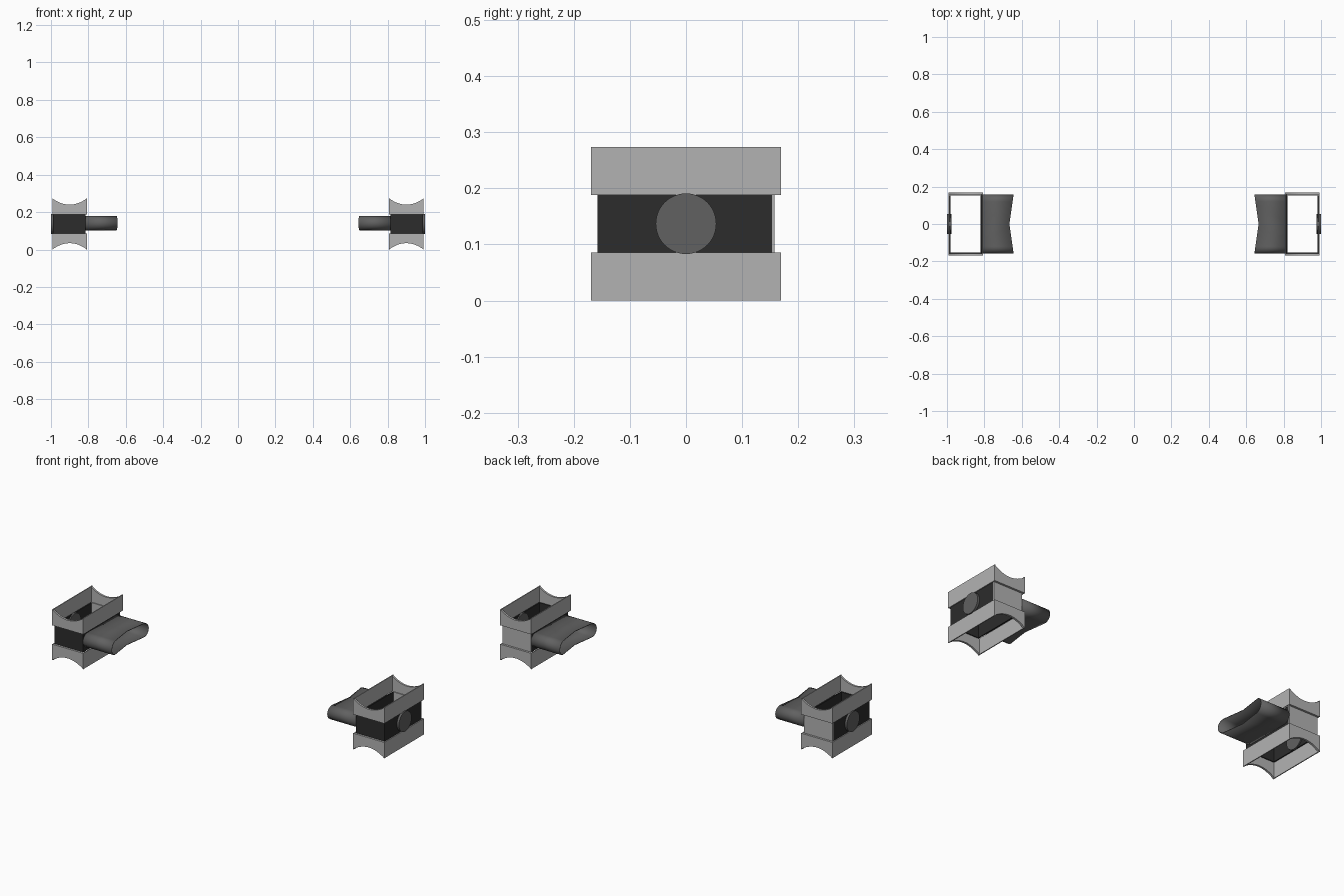
import bpy, bmesh, math

if "Cube" in bpy.data.objects:
    bpy.data.objects.remove(bpy.data.objects["Cube"])

ZC = 0.137          # mid height of each unit
XA, XB = 0.807, 0.993


def material(name, v):
    m = bpy.data.materials.new(name)
    m.diffuse_color = (v, v, v, 1)
    m.use_nodes = True
    m.node_tree.nodes["Principled BSDF"].inputs["Base Color"].default_value = m.diffuse_color
    return m


LIGHT = material("light_grey", 0.45)
MID = material("mid_grey", 0.12)
DARK = material("dark_grey", 0.025)


def finish(bm, name, mat, side, smooth=False):
    for v in bm.verts:
        v.co.x *= side
    bmesh.ops.recalc_face_normals(bm, faces=bm.faces)
    me = bpy.data.meshes.new(name)
    bm.to_mesh(me)
    bm.free()
    me.materials.append(mat)
    ob = bpy.data.objects.new(name, me)
    bpy.context.collection.objects.link(ob)
    if smooth:
        bpy.ops.object.select_all(action='DESELECT')
        ob.select_set(True)
        bpy.context.view_layer.objects.active = ob
        bpy.ops.object.shade_smooth_by_angle(angle=math.radians(35))
    return ob


def add_box(bm, x, y, z):
    r = bmesh.ops.create_cube(bm, size=1)
    for v in r["verts"]:
        v.co = [a[0] if c < 0 else a[1] for a, c in zip((x, y, z), v.co)]


def add_prism(bm, loop, y0, y1):
    # extrude an (x, z) outline along y
    a = [bm.verts.new((x, y0, z)) for x, z in loop]
    b = [bm.verts.new((x, y1, z)) for x, z in loop]
    bm.faces.new(a)
    bm.faces.new(b)
    for i in range(len(a)):
        j = (i + 1) % len(a)
        bm.faces.new((a[i], a[j], b[j], b[i]))


def frame(name, side, up):
    # open rectangular rim whose front and back walls have a concave free edge
    bm = bmesh.new()
    z0, z1, dip, n = 0.051, 0.137, 0.034, 16
    loop = [(XA, ZC + up * z0), (XB, ZC + up * z0)]
    for i in range(n + 1):
        t = 1 - 2 * i / n
        x = (XA + XB) / 2 + t * (XB - XA) / 2
        loop.append((x, ZC + up * (z1 - dip * (1 - t * t))))
    add_prism(bm, loop, -0.169, -0.158)
    add_prism(bm, loop, 0.158, 0.169)
    zz = sorted((ZC + up * z0, ZC + up * z1))
    for x in ((XA, XA + 0.005), (XB - 0.005, XB)):
        add_box(bm, x, (-0.169, 0.169), zz)
    finish(bm, name, LIGHT, side)


def sleeve(name, side):
    # flat oval tube with a shallow V-cut open end
    bm = bmesh.new()
    r, hy, n = 0.038, 0.158, 12
    loop = []
    for s in (1, -1):
        for i in range(n + 1):
            a = math.pi * (0.5 - i / n)
            loop.append((s * (hy - r + r * math.cos(a)), s * r * math.sin(a)))
        loop.append((0, -s * r))
    a = [bm.verts.new((0.818, y, ZC + 0.004 + z)) for y, z in loop]
    b = [bm.verts.new((0.666 - 0.022 * abs(y) / hy, y, ZC + 0.004 + z)) for y, z in loop]
    for i in range(len(a)):
        j = (i + 1) % len(a)
        bm.faces.new((a[i], a[j], b[j], b[i]))
    ob = finish(bm, name, MID, side, True)
    mod = ob.modifiers.new("wall", 'SOLIDIFY')
    mod.thickness = 0.003


for side, tag in ((1, "right"), (-1, "left")):
    frame(tag + "_upper_frame", side, 1)
    frame(tag + "_lower_frame", side, -1)

    # dark band: front, inner and outer walls
    bm = bmesh.new()
    z = (ZC - 0.053, ZC + 0.053)
    add_box(bm, (0.816, 0.988), (-0.158, -0.153), z)
    add_box(bm, (0.816, 0.822), (-0.158, 0.153), z)
    add_box(bm, (0.982, 0.988), (-0.158, 0.153), z)
    finish(bm, tag + "_dark_band", DARK, side)

    # light back panel
    bm = bmesh.new()
    add_box(bm, (0.816, 0.988), (0.153, 0.158), z)
    finish(bm, tag + "_back_panel", LIGHT, side)

    # round button on the outer wall
    bm = bmesh.new()
    bmesh.ops.create_cone(bm, cap_ends=True, segments=48, radius1=0.054,
                          radius2=0.054, depth=0.024)
    for v in bm.verts:
        x, y, h = v.co
        v.co = (0.988 + h, x, ZC + y)
    finish(bm, tag + "_button", MID, side, True)

    sleeve(tag + "_sleeve", side)
